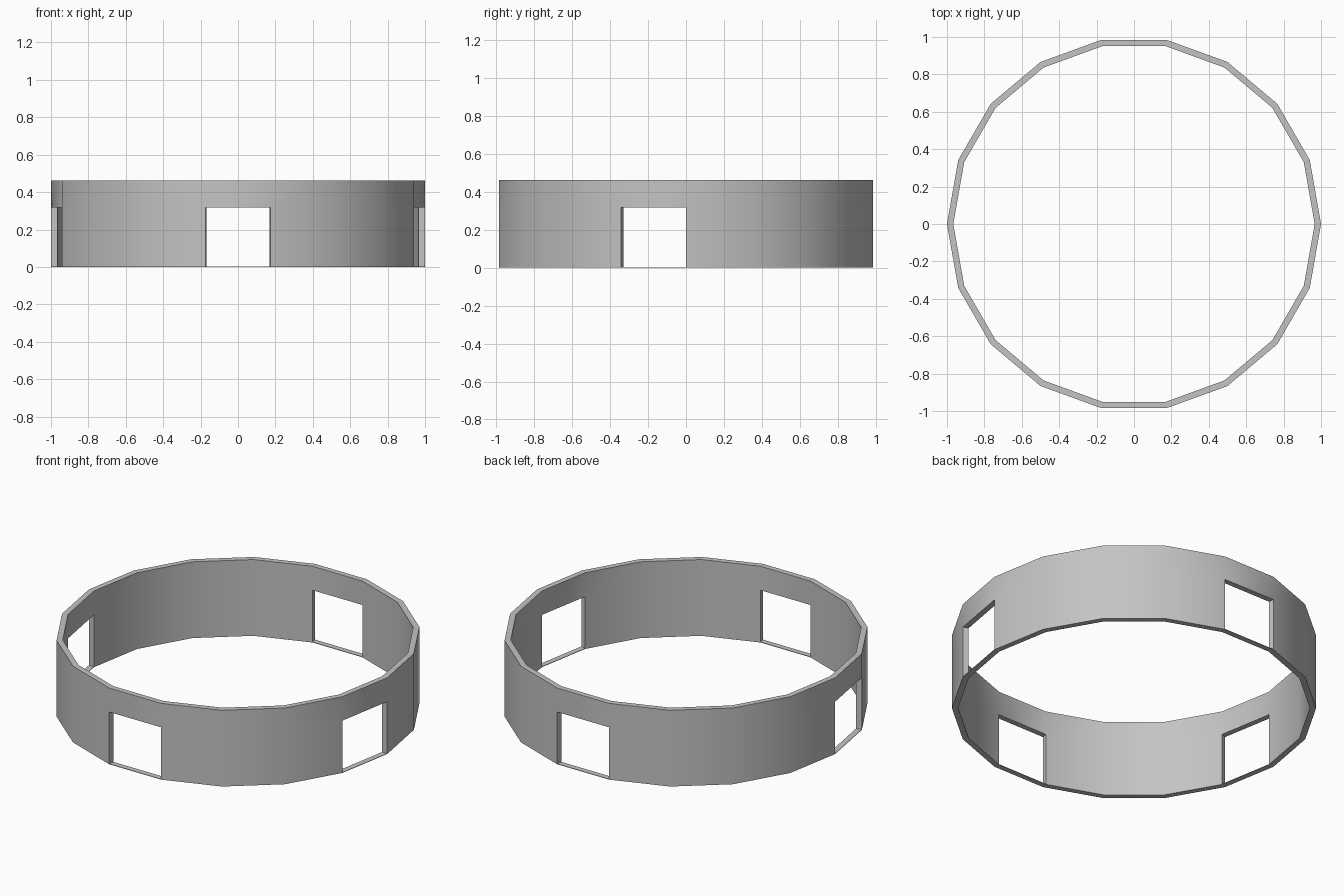
import bpy
import bmesh
import math

cube = bpy.data.objects.get("Cube")
if cube:
    bpy.data.objects.remove(cube, do_unlink=True)

SIDES = 18
OUTER, INNER = 1.0, 0.966
LEVELS = [0.0, 0.003, 0.317, 0.462]   # base, sill, lintel, rim
OPENINGS = {4, 9, 13, 17}             # wall segments with a doorway


def solid(seg, lev):
    """True where the wall has material in this segment and level."""
    if not 0 <= lev < len(LEVELS) - 1:
        return False
    return not (lev == 1 and seg % SIDES in OPENINGS)


# Plain grey material
grey = bpy.data.materials.new("light grey")
grey.use_nodes = True
colour = (0.55, 0.55, 0.55, 1.0)
grey.diffuse_color = colour
bsdf = next(n for n in grey.node_tree.nodes if n.type == 'BSDF_PRINCIPLED')
bsdf.inputs["Base Color"].default_value = colour

# Shared grid of points: segment corner, level, inner or outer
bm = bmesh.new()
grid = {}
for s in range(SIDES):
    a = math.tau * s / SIDES
    for k, z in enumerate(LEVELS):
        for side, r in enumerate((INNER, OUTER)):
            grid[s, k, side] = bm.verts.new((r * math.cos(a), r * math.sin(a), z))


def face(*keys):
    bm.faces.new([grid[s % SIDES, k, side] for s, k, side in keys])


# Skin every solid block of the wall, leaving the doorways open
for s in range(SIDES):
    for k in range(len(LEVELS) - 1):
        if not solid(s, k):
            continue
        t, u = s + 1, k + 1
        face((s, k, 1), (t, k, 1), (t, u, 1), (s, u, 1))        # outside
        face((t, k, 0), (s, k, 0), (s, u, 0), (t, u, 0))        # inside
        if not solid(s, k + 1):                                 # rim and sills
            face((s, u, 0), (s, u, 1), (t, u, 1), (t, u, 0))
        if not solid(s, k - 1):                                 # base and lintels
            face((s, k, 1), (s, k, 0), (t, k, 0), (t, k, 1))
        if not solid(s - 1, k):                                 # door jambs
            face((s, k, 0), (s, k, 1), (s, u, 1), (s, u, 0))
        if not solid(s + 1, k):
            face((t, k, 1), (t, k, 0), (t, u, 0), (t, u, 1))

bmesh.ops.delete(bm, geom=[v for v in bm.verts if not v.link_faces], context='VERTS')
bmesh.ops.recalc_face_normals(bm, faces=bm.faces)
mesh = bpy.data.meshes.new("ring_wall")
bm.to_mesh(mesh)
bm.free()
mesh.materials.append(grey)

ring = bpy.data.objects.new("ring_wall", mesh)
bpy.context.collection.objects.link(ring)
bpy.ops.object.select_all(action='DESELECT')
ring.select_set(True)
bpy.context.view_layer.objects.active = ring
bpy.ops.object.shade_smooth_by_angle(angle=math.radians(30))
